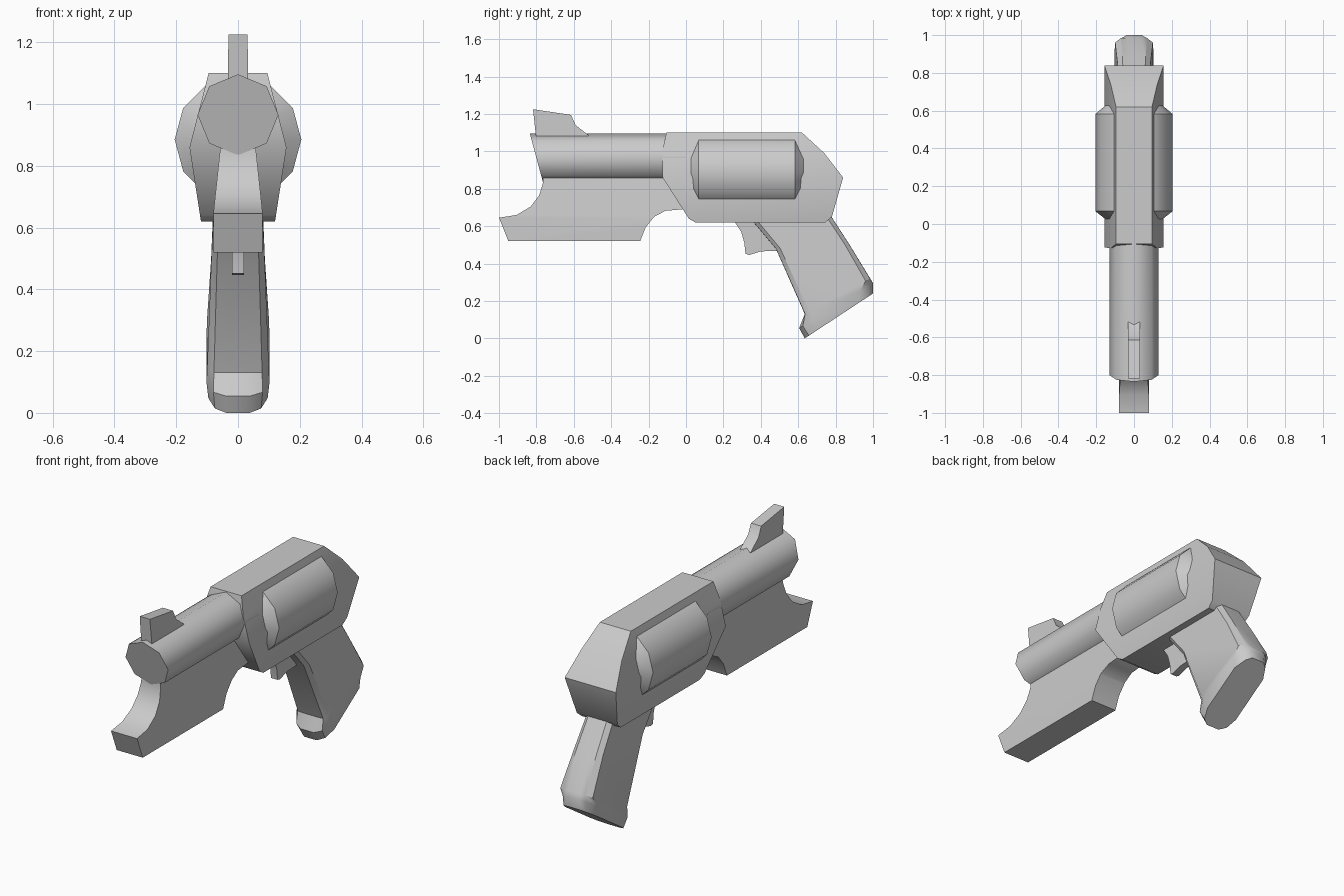
import bpy, bmesh, math

if "Cube" in bpy.data.objects:
    bpy.data.objects.remove(bpy.data.objects["Cube"])


def finish(name, bm, angle):
    bmesh.ops.recalc_face_normals(bm, faces=bm.faces[:])
    mesh = bpy.data.meshes.new(name)
    bm.to_mesh(mesh)
    bm.free()
    obj = bpy.data.objects.new(name, mesh)
    bpy.context.collection.objects.link(obj)
    bpy.ops.object.select_all(action='DESELECT')
    obj.select_set(True)
    bpy.context.view_layer.objects.active = obj
    bpy.ops.object.shade_smooth_by_angle(angle=math.radians(angle))
    return obj


def loft(rings):
    """Bridge equal-sized rings of points and cap both ends."""
    bm = bmesh.new()
    loops = [[bm.verts.new(p) for p in ring] for ring in rings]
    n = len(loops[0])
    for a, b in zip(loops, loops[1:]):
        for i in range(n):
            j = (i + 1) % n
            bm.faces.new((a[i], a[j], b[j], b[i]))
    bm.faces.new(loops[0])
    bm.faces.new(loops[-1])
    return bm


def prism(name, profile, widths, angle=40):
    """Side profile (y, z) extruded across x; widths = [(z, half width)]."""
    bm = loft([[(s, y, z) for y, z in profile] for s in (-1, 1)])
    for z, _ in widths[1:-1]:
        bmesh.ops.bisect_plane(bm, geom=bm.verts[:] + bm.edges[:] + bm.faces[:],
                               plane_co=(0, 0, z), plane_no=(0, 0, 1), dist=1e-5)

    def half(z):
        for (z0, w0), (z1, w1) in zip(widths, widths[1:]):
            if z <= z1 + 1e-5:
                t = max(0, (z - z0) / (z1 - z0))
                return w0 + (w1 - w0) * t
        return widths[-1][1]

    for v in bm.verts:
        v.co.x *= half(v.co.z)
    return finish(name, bm, angle)


def circle(n, r, zc):
    return [(r * math.sin(2 * math.pi * i / n), zc + r * math.cos(2 * math.pi * i / n))
            for i in range(n)]


# Main frame, widest along its middle ridge
prism("body", [(-.105, 1.10), (-.127, 1.0), (-.125, .86), (.015, .64), (.05, .62),
               (.745, .62), (.78, .65), (.84, .86), (.74, .99), (.62, 1.10)],
      [(.62, .12), (.86, .157), (1.10, .095)])

# Block under the barrel
prism("under_barrel", [(-1, .645), (-.95, .52), (-.245, .52), (-.215, .595), (-.17, .65),
                       (-.11, .682), (-.02, .69), (.03, .74), (-.05, .88), (-.765, .88),
                       (-.765, .83), (-.785, .765), (-.83, .705), (-.905, .66)],
      [(.52, .08), (.645, .08), (.88, .055)])

# Octagonal barrel with a slanted muzzle
octagon = circle(8, .131, .965)
finish("barrel", loft([[(x, -.835 + (1.095 - z) * .27, z) for x, z in octagon],
                       [(x, 0, z) for x, z in octagon]]), 47)

# Twelve-sided drum with tapered ends
finish("drum", loft([[(x, y, z) for x, z in circle(12, r, .885)]
                     for y, r in ((.025, .15), (.068, .205), (.582, .205), (.628, .15))]), 35)

# Front sight
prism("front_sight", [(-.818, 1.225), (-.615, 1.195), (-.59, 1.14), (-.52, 1.085),
                      (-.54, 1.06), (-.8, 1.06)], [(1.06, .033), (1.225, .031)])

# Trigger
prism("trigger", [(.255, .63), (.295, .57), (.312, .51), (.318, .452), (.338, .446),
                  (.40, .465), (.52, .47), (.50, .63)], [(.44, .02), (.63, .02)])

# Grip: front point, back point, half width, corner depths
sections = [((.345, .64), (.765, .67), .08, .002, .06),
            ((.48, .48), (.875, .50), .087, .002, .06),
            ((.635, .13), (.985, .32), .100, .004, .07),
            ((.605, .055), (1.0, .295), .102, .05, .18),
            ((.635, .0), (1.0, .24), .096, .06, .2)]
rings = []
for (fy, fz), (by, bz), w, a, b in sections:
    half = [(0, .4), (a, .78), (b, 1), (1 - b, 1), (1 - a, .7), (1, .4)]
    outline = half + [(t, -x) for t, x in reversed(half)]
    rings.append([(x * w, fy + (by - fy) * t, fz + (bz - fz) * t) for t, x in outline])
finish("grip", loft(rings), 35)
